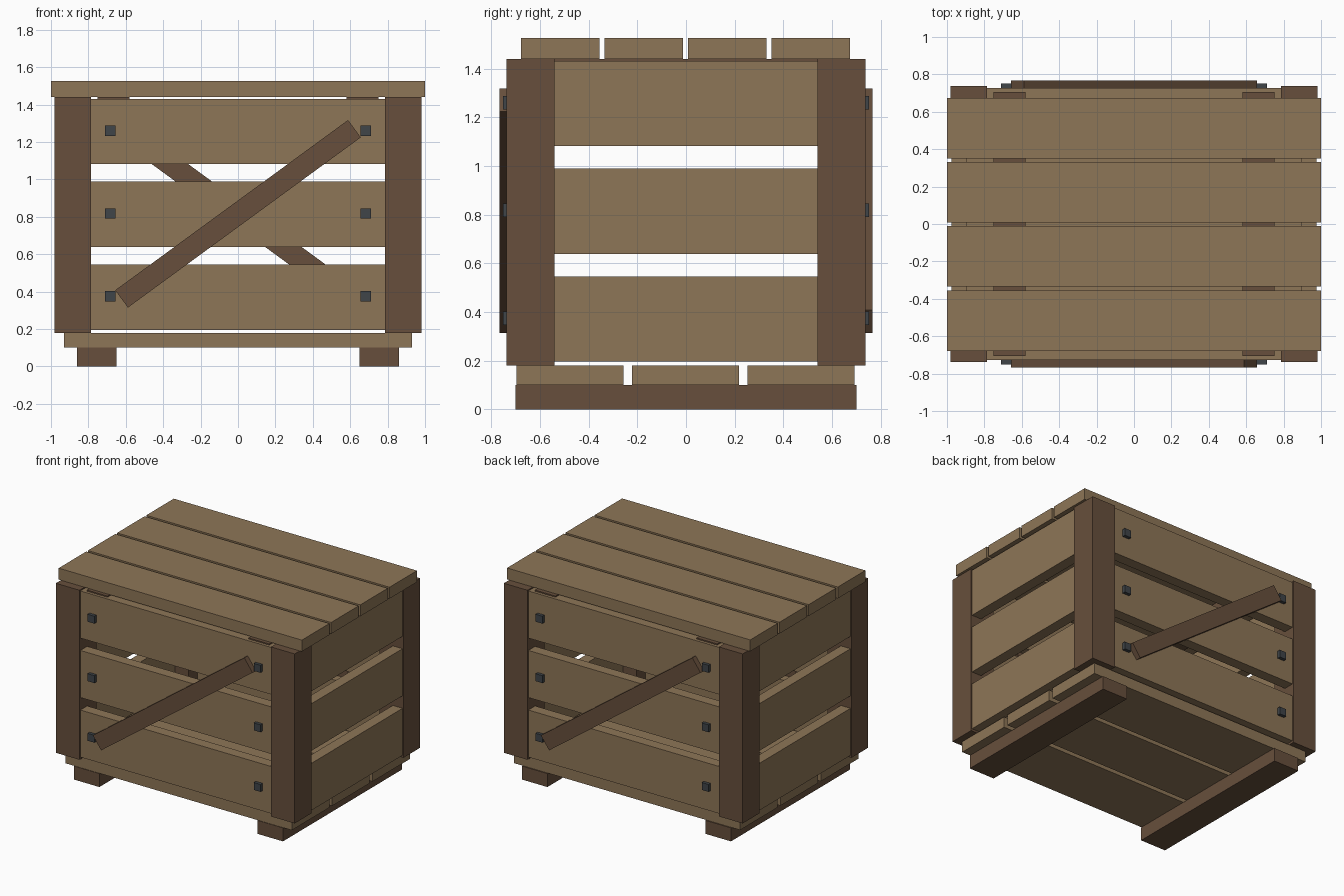
import bpy
import bmesh
from math import atan2
from mathutils import Matrix, Vector

if "Cube" in bpy.data.objects:
    bpy.data.objects.remove(bpy.data.objects["Cube"])


def material(name, rgb):
    m = bpy.data.materials.new(name)
    m.diffuse_color = (*rgb, 1)
    m.use_nodes = True
    m.node_tree.nodes["Principled BSDF"].inputs["Base Color"].default_value = m.diffuse_color
    return m


LIGHT = material("light_wood", (0.27, 0.18, 0.095))
DARK = material("dark_wood", (0.135, 0.078, 0.045))
IRON = material("iron", (0.05, 0.058, 0.065))


def box(name, x, y, z, mat, tilt=0.0):
    """Box from (min, max) ranges, optionally tilted about the y axis."""
    size = [r[1] - r[0] for r in (x, y, z)]
    centre = Vector([(r[0] + r[1]) / 2 for r in (x, y, z)])
    bm = bmesh.new()
    bmesh.ops.create_cube(bm, size=1, matrix=Matrix.Diagonal((*size, 1)))
    mesh = bpy.data.meshes.new(name)
    bm.to_mesh(mesh)
    bm.free()
    mesh.materials.append(mat)
    ob = bpy.data.objects.new(name, mesh)
    ob.location = centre
    ob.rotation_euler.y = tilt
    bpy.context.collection.objects.link(ob)
    return ob


def span(a, b, s):
    """Range a..b mirrored to the side given by the sign s."""
    return tuple(sorted((a * s, b * s)))


def around(c, width):
    return (c - width / 2, c + width / 2)


# Lid planks
for i in range(4):
    box(f"lid_plank_{i + 1}", (-1, 1), around((i - 1.5) * 0.343 - 0.002, 0.323), (1.44, 1.525), LIGHT)

# Floor planks
for i in range(3):
    box(f"floor_plank_{i + 1}", (-0.93, 0.93), around((i - 1) * 0.474 - 0.002, 0.44), (0.10, 0.18), LIGHT)

# Runners below the floor and cleats below the lid
for s, side in ((-1, "left"), (1, "right")):
    box(f"{side}_runner", span(0.65, 0.86, s), (-0.70, 0.70), (0, 0.10), DARK)
    box(f"{side}_lid_cleat", span(0.58, 0.75, s), (-0.705, 0.705), (1.37, 1.44), DARK)

# Corner posts
for sx, side in ((-1, "left"), (1, "right")):
    for sy, end in ((-1, "front"), (1, "back")):
        box(f"{end}_{side}_post", span(0.787, 0.982, sx), span(0.54, 0.737, sy), (0.18, 1.44), DARK)

# Wall planks with bolts
for i, zc in enumerate((0.371, 0.814, 1.256), 1):
    z = around(zc, 0.35)
    for s, side in ((-1, "left"), (1, "right")):
        box(f"{side}_wall_plank_{i}", span(0.895, 0.975, s), (-0.55, 0.55), z, LIGHT)
    for sy, end in ((-1, "front"), (1, "back")):
        box(f"{end}_wall_plank_{i}", (-0.80, 0.80), span(0.647, 0.727, sy), z, LIGHT)
        for sx, side in ((-1, "left"), (1, "right")):
            box(f"{end}_{side}_bolt_{i}", around(0.683 * sx, 0.055), span(0.70, 0.751, sy),
                around(zc + 0.004, 0.055), IRON)

# Diagonal braces, each rising to the right as seen from its own side
for sy, end in ((-1, "front"), (1, "back")):
    box(f"{end}_brace", (-0.771, 0.771), span(0.715, 0.767, sy), around(0.816, 0.115), DARK,
        tilt=sy * atan2(0.91, 1.245))
